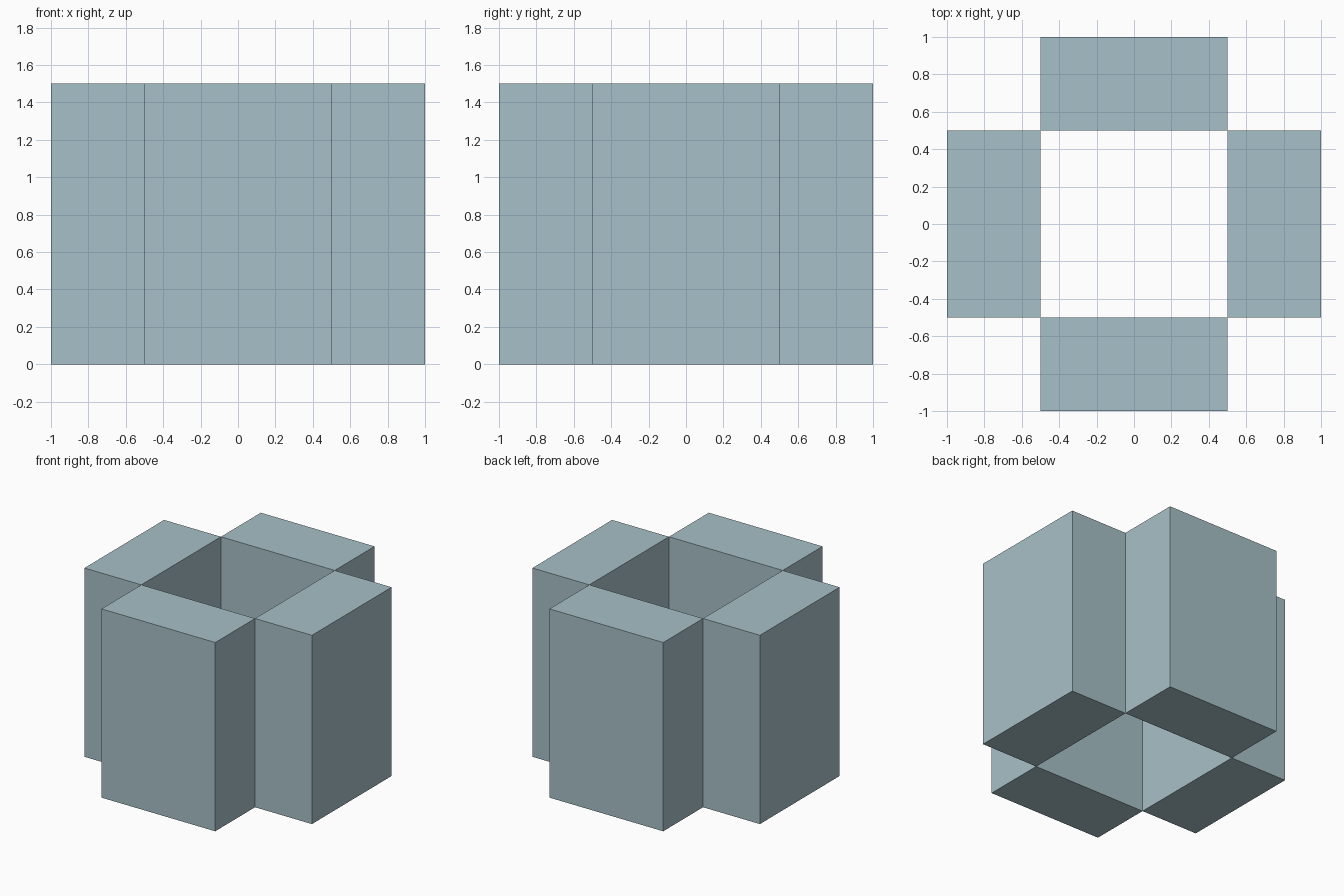
import bpy
import math

if "Cube" in bpy.data.objects:
    bpy.data.objects.remove(bpy.data.objects["Cube"])

HEIGHT = 1.5

# Single pale blue-grey colour
mat = bpy.data.materials.new("pale_blue_grey")
mat.diffuse_color = (0.39, 0.53, 0.58, 1.0)
mat.use_nodes = True
mat.node_tree.nodes["Principled BSDF"].inputs["Base Color"].default_value = mat.diffuse_color

# Four upright blocks around an open square shaft, touching at their corners
for i, name in enumerate(("right_block", "back_block", "left_block", "front_block")):
    angle = i * math.pi / 2
    bpy.ops.mesh.primitive_cube_add(
        size=1,
        location=(0.75 * math.cos(angle), 0.75 * math.sin(angle), HEIGHT / 2))
    block = bpy.context.object
    block.name = name
    block.scale = (0.5, 1.0, HEIGHT) if i % 2 == 0 else (1.0, 0.5, HEIGHT)
    bpy.ops.object.transform_apply(location=False, rotation=False, scale=True)
    block.data.materials.append(mat)
